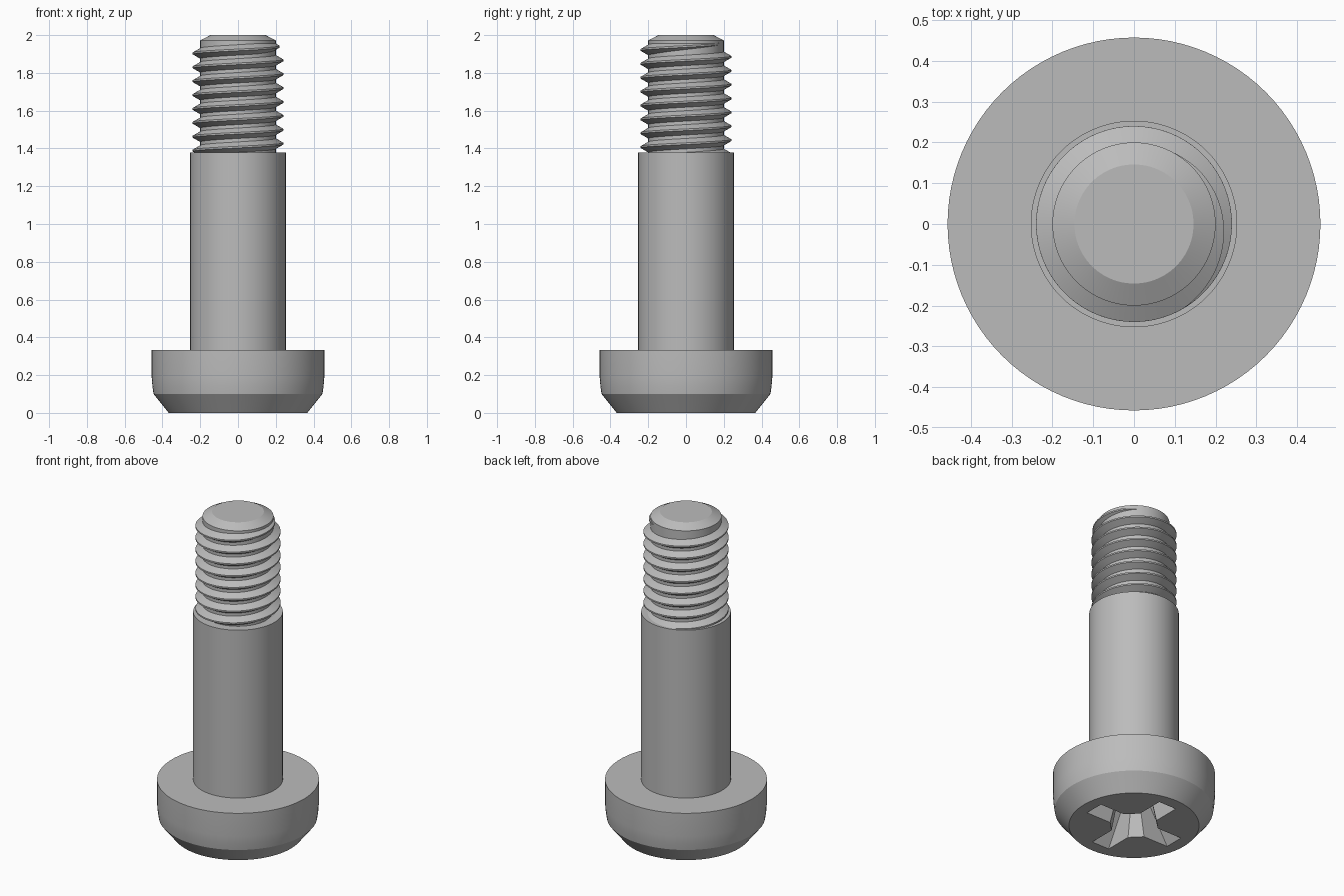
import bpy, bmesh
from math import sin, cos, pi, radians

if "Cube" in bpy.data.objects:
    bpy.data.objects.remove(bpy.data.objects["Cube"])

SEG = 96
PITCH = 0.0735
CORE_R = 0.2
CREST_R = 0.24

steel = bpy.data.materials.new("grey steel")
steel.use_nodes = True
COLOUR = (0.5, 0.5, 0.5, 1)
steel.diffuse_color = COLOUR
steel.node_tree.nodes["Principled BSDF"].inputs["Base Color"].default_value = COLOUR


def finish(name, bm):
    bmesh.ops.recalc_face_normals(bm, faces=bm.faces)
    mesh = bpy.data.meshes.new(name)
    bm.to_mesh(mesh)
    bm.free()
    mesh.materials.append(steel)
    obj = bpy.data.objects.new(name, mesh)
    bpy.context.collection.objects.link(obj)
    return obj


def loft(name, rings):
    """Skin closed rings of points and cap both ends."""
    bm = bmesh.new()
    loops = [[bm.verts.new(p) for p in ring] for ring in rings]
    for a, b in zip(loops, loops[1:]):
        for i in range(len(a)):
            j = (i + 1) % len(a)
            bm.faces.new((a[i], a[j], b[j], b[i]))
    bm.faces.new(loops[0])
    bm.faces.new(loops[-1])
    return finish(name, bm)


def revolve(name, profile):
    angles = [2 * pi * i / SEG for i in range(SEG)]
    return loft(name, [[(r * cos(a), r * sin(a), z) for a in angles] for r, z in profile])


def cross_ring(length, width, corner, z):
    """Four-armed outline with bevelled inner corners."""
    c = corner * 2 ** 0.5 - width
    arm = [(c, -width), (length, -width), (length, width), (c, width)]
    points = []
    for k in range(4):
        ca, sa = cos(k * pi / 2), sin(k * pi / 2)
        points += [(x * ca - y * sa, x * sa + y * ca, z) for x, y in arm]
    return points


def smooth(obj):
    bpy.ops.object.select_all(action="DESELECT")
    obj.select_set(True)
    bpy.context.view_layer.objects.active = obj
    bpy.ops.object.shade_smooth_by_angle(angle=radians(25))


# Head, shoulder and threaded core as one turned body
body = revolve("screw_body", [
    (0.367, 0), (0.447, 0.1), (0.453, 0.14), (0.457, 0.19), (0.457, 0.333),
    (0.253, 0.333), (0.253, 1.378), (CORE_R, 1.378), (CORE_R, 1.972), (0.146, 2)])

# Tapered cross recess cut into the head
cutter = loft("recess_cutter", [
    cross_ring(0.308, 0.062, 0.135, -0.02),
    cross_ring(0.14, 0.045, 0.085, 0.23),
    cross_ring(0.02, 0.006, 0.012, 0.27)])
cut = body.modifiers.new("recess", "BOOLEAN")
cut.object = cutter
cut.operation = "DIFFERENCE"
cut.solver = "EXACT"
bpy.context.view_layer.objects.active = body
bpy.ops.object.modifier_apply(modifier="recess")
bpy.data.objects.remove(cutter)
smooth(body)

# Right-handed helical thread that fades out near the tip
END = pi / 3
TURNS = 8.3
FADE = 2 * pi / 3
steps = int(TURNS * SEG)
rings = []
for i in range(steps + 1):
    a = END - 2 * pi * TURNS * (1 - i / steps)
    z = 1.94 + PITCH * a / (2 * pi)
    depth = (CREST_R - CORE_R) * max(0.02, min(1, (END - a) / FADE))
    inner = CORE_R - 0.006
    outer = CORE_R + depth
    half_crest = 0.0045
    half_root = half_crest + (outer - inner) * 0.577
    section = [(inner, -half_root), (outer, -half_crest), (outer, half_crest), (inner, half_root)]
    rings.append([(r * cos(a), r * sin(a), z + dz) for r, dz in section])
smooth(loft("thread", rings))
